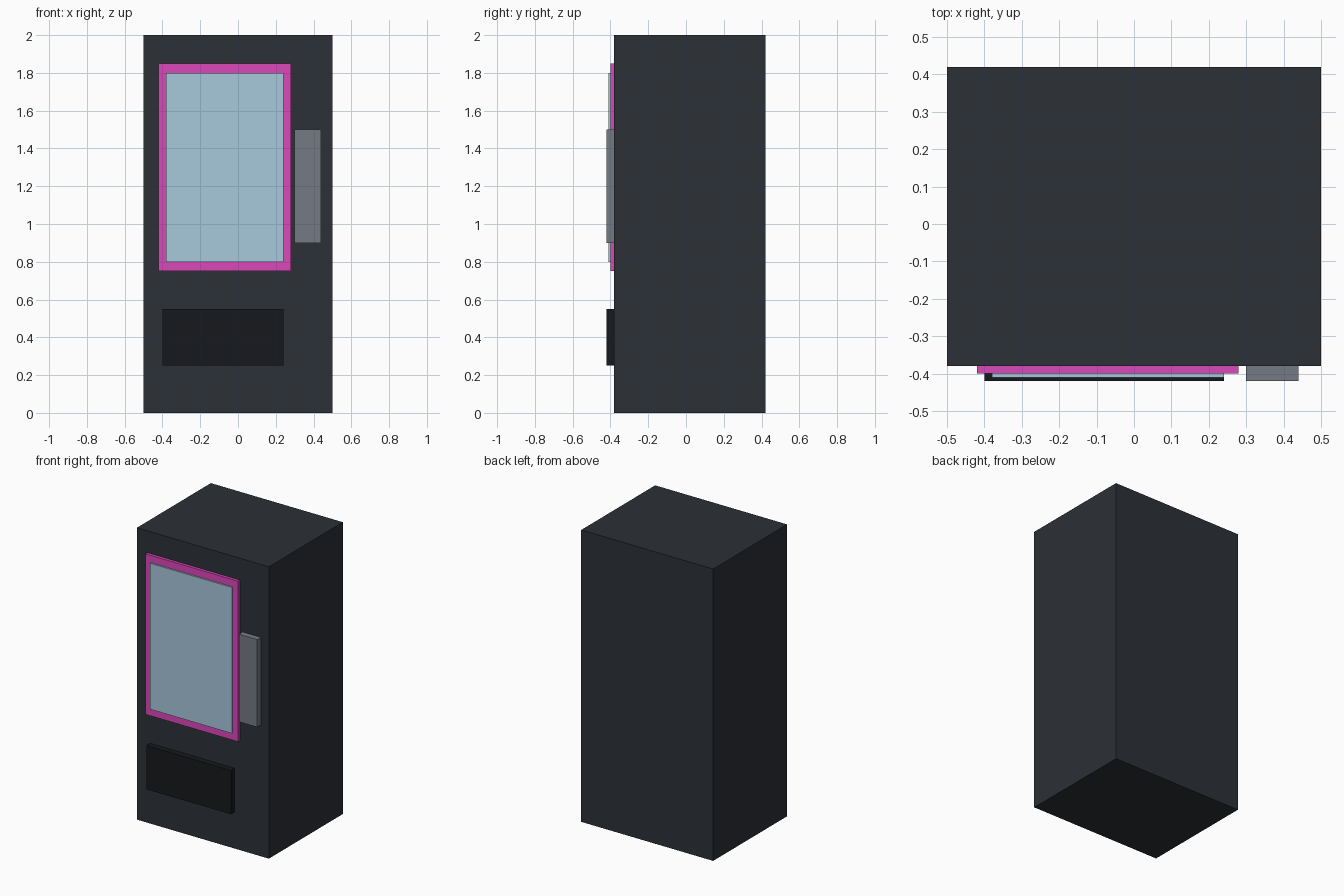
import bpy
import bmesh
from mathutils import Vector

if "Cube" in bpy.data.objects:
    bpy.data.objects.remove(bpy.data.objects["Cube"])


def material(name, rgb):
    m = bpy.data.materials.new(name)
    m.diffuse_color = (*rgb, 1)
    m.use_nodes = True
    m.node_tree.nodes["Principled BSDF"].inputs["Base Color"].default_value = m.diffuse_color
    return m


def box(name, x, y, z, mat):
    """Flat-sided box spanning the given (min, max) ranges."""
    bm = bmesh.new()
    bmesh.ops.create_cube(bm, size=1)
    size = Vector((x[1] - x[0], y[1] - y[0], z[1] - z[0]))
    bmesh.ops.scale(bm, vec=size, verts=bm.verts)
    centre = Vector((sum(x) / 2, sum(y) / 2, sum(z) / 2))
    mesh = bpy.data.meshes.new(name)
    bm.to_mesh(mesh)
    bm.free()
    mesh.materials.append(mat)
    ob = bpy.data.objects.new(name, mesh)
    ob.location = centre
    bpy.context.collection.objects.link(ob)
    return ob


dark = material("dark_casing", (0.025, 0.030, 0.037))
pink = material("pink_trim", (0.72, 0.065, 0.50))
blue = material("pale_glass", (0.39, 0.58, 0.71))
grey = material("grey_panel", (0.178, 0.195, 0.227))
black = material("black_flap", (0.008, 0.0097, 0.012))

FRONT = -0.38

# Cabinet, with a trim band sitting just under its skin near the top
box("cabinet", (-0.5, 0.5), (FRONT, 0.42), (0, 2), dark)
box("top_trim", (-0.499, 0.499), (FRONT + 0.001, 0.419), (1.95, 1.99), pink)

# Display window: surround and glass
box("window_frame", (-0.42, 0.28), (-0.40, FRONT), (0.75, 1.85), pink)
box("window_glass", (-0.38, 0.24), (-0.41, FRONT), (0.80, 1.80), blue)

# Payment panel and collection flap
box("payment_panel", (0.30, 0.44), (-0.42, FRONT), (0.90, 1.50), grey)
box("collection_flap", (-0.40, 0.24), (-0.42, FRONT), (0.25, 0.55), black)
